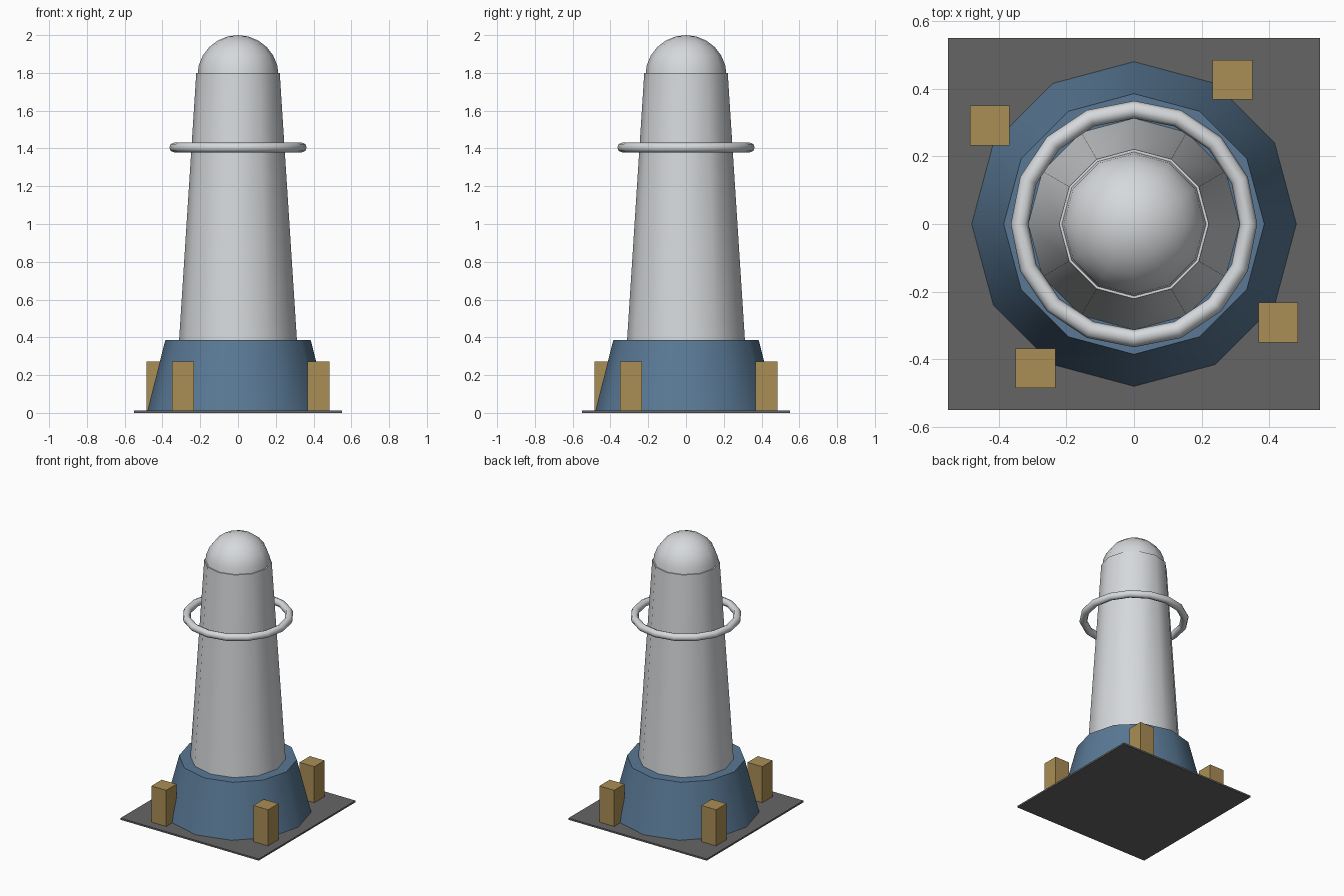
import bpy
import bmesh
from math import radians, sin, cos, pi
from mathutils import Matrix, Vector

if "Cube" in bpy.data.objects:
    bpy.data.objects.remove(bpy.data.objects["Cube"])


def material(name, rgb):
    mat = bpy.data.materials.new(name)
    mat.use_nodes = True
    mat.diffuse_color = (*rgb, 1)
    mat.node_tree.nodes["Principled BSDF"].inputs["Base Color"].default_value = (*rgb, 1)
    return mat


white = material("pale grey", (0.67, 0.69, 0.71))
blue = material("steel blue", (0.10, 0.19, 0.30))
tan = material("tan", (0.40, 0.27, 0.09))
dark = material("dark grey", (0.13, 0.13, 0.13))


def finish(name, bm, mat, smooth=None):
    """Turn a bmesh into a named object, smooth below the given angle."""
    bmesh.ops.recalc_face_normals(bm, faces=bm.faces)
    mesh = bpy.data.meshes.new(name)
    bm.to_mesh(mesh)
    bm.free()
    mesh.materials.append(mat)
    obj = bpy.data.objects.new(name, mesh)
    bpy.context.collection.objects.link(obj)
    if smooth:
        bpy.ops.object.select_all(action="DESELECT")
        obj.select_set(True)
        bpy.context.view_layer.objects.active = obj
        bpy.ops.object.shade_smooth_by_angle(angle=radians(smooth))
    return obj


def box(name, center, size, mat):
    bm = bmesh.new()
    bmesh.ops.create_cube(bm, size=1, matrix=Matrix.Translation(center) @ Matrix.Diagonal((*size, 1)))
    return finish(name, bm, mat)


def lathe(name, profile, sides, mat, closed=False):
    """Spin a profile of (radius, height) points round the z axis."""
    bm = bmesh.new()
    verts = [bm.verts.new((r, 0, z)) for r, z in profile]
    pairs = list(zip(verts, verts[1:]))
    if closed:
        pairs.append((verts[-1], verts[0]))
    edges = [bm.edges.new(p) for p in pairs]
    bmesh.ops.spin(bm, geom=verts + edges, cent=(0, 0, 0), axis=(0, 0, 1),
                   angle=2 * pi, steps=sides, use_merge=True)
    bmesh.ops.remove_doubles(bm, verts=bm.verts, dist=0.0005)
    return finish(name, bm, mat, 50)


# Ground plate and flared base
box("ground_plate", (0, 0, 0.006), (1.1, 1.1, 0.012), dark)
lathe("base_skirt", [(0, 0.01), (0.48, 0.01), (0.385, 0.385), (0, 0.385)], 12, blue)

# Tapered tower with a rounded cap
lathe("tower", [(0, 0.385), (0.312, 0.385), (0.221, 1.8), (0, 1.8)], 12, white)
dome = [(0.215 * cos(a), 1.785 + 0.215 * sin(a)) for a in [i * pi / 12 for i in range(7)]]
lathe("dome_cap", dome, 12, white)

# Floating ring round the tower
tube = [(0.338 + 0.026 * cos(a), 1.405 + 0.026 * sin(a)) for a in [i * pi / 4 for i in range(8)]]
lathe("ring", tube, 16, white, closed=True)

# Four blocks, each a quarter turn from the last
for i in range(4):
    spot = Matrix.Rotation(i * pi / 2, 3, "Z") @ Vector((0.291, 0.426, 0.141))
    box(f"block_{i + 1}", spot, (0.117, 0.117, 0.262), tan)
